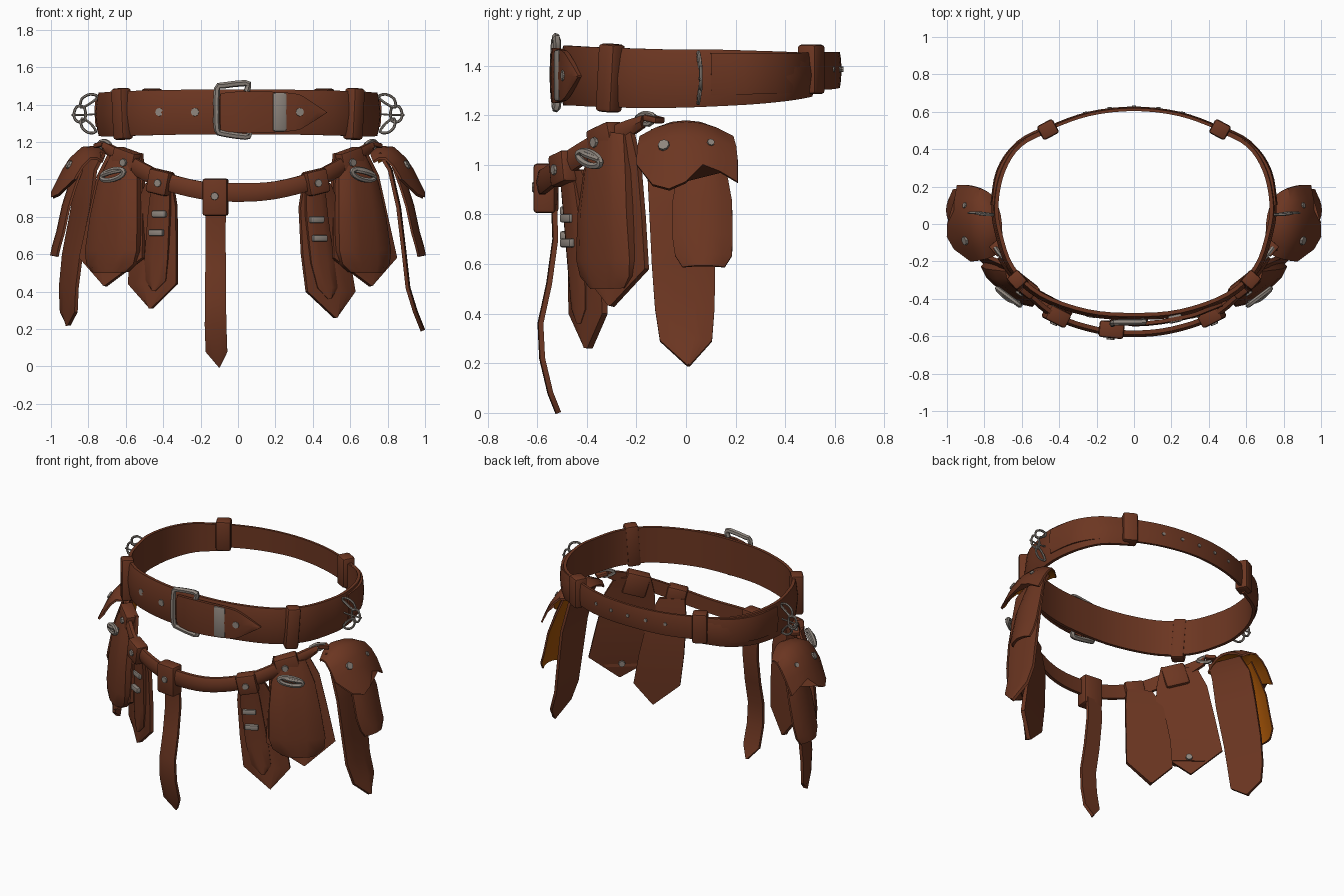
import bpy, bmesh, math
from mathutils import Vector as V, Matrix

if "Cube" in bpy.data.objects:
    bpy.data.objects.remove(bpy.data.objects["Cube"])


def material(name, rgb):
    m = bpy.data.materials.new(name)
    m.diffuse_color = (*rgb, 1)
    m.use_nodes = True
    m.node_tree.nodes["Principled BSDF"].inputs["Base Color"].default_value = m.diffuse_color
    return m


LEATHER = material("brown leather", (0.15, 0.037, 0.0155))
LINING = material("orange lining", (0.36, 0.085, 0.002))
METAL = material("dull metal", (0.27, 0.235, 0.205))


def finish(name, bm, mat, second=None):
    bmesh.ops.remove_doubles(bm, verts=bm.verts, dist=0.0005)
    bmesh.ops.recalc_face_normals(bm, faces=bm.faces)
    me = bpy.data.meshes.new(name)
    bm.to_mesh(me)
    bm.free()
    me.materials.append(mat)
    if second:
        me.materials.append(second)
    ob = bpy.data.objects.new(name, me)
    bpy.context.collection.objects.link(ob)
    return ob


def loft(name, sections, mat, closed=False, second=None, inner=()):
    """Skin equal loops; side columns listed in inner get the second material."""
    bm = bmesh.new()
    rings = [[bm.verts.new(p) for p in s] for s in sections]
    n = len(rings[0])
    pairs = list(zip(rings, rings[1:])) + ([(rings[-1], rings[0])] if closed else [])
    for a, b in pairs:
        for i in range(n):
            f = bm.faces.new((a[i], a[(i + 1) % n], b[(i + 1) % n], b[i]))
            f.material_index = int(i in inner)
    if not closed:
        bm.faces.new(rings[0])
        bm.faces.new(rings[-1])
    return finish(name, bm, mat, second)


def smooth_path(pts, n=4, closed=False):
    """Catmull-Rom through the points, any dimension."""
    pts = [V(p) for p in pts]
    c, out = len(pts), []
    for i in range(c if closed else c - 1):
        k = [(i + d) % c if closed else min(max(i + d, 0), c - 1) for d in (-1, 0, 1, 2)]
        a, b, e, f = (pts[j] for j in k)
        for j in range(n):
            t = j / n
            out.append(0.5 * (2 * b + (e - a) * t + (2 * a - 5 * b + 4 * e - f) * t * t
                              + (3 * b - a - 3 * e + f) * t ** 3))
    return out if closed else out + [pts[-1]]


def ribbon(name, pts, th, bulge, mat=LEATHER, n=4):
    """Upright band along (x, y, z low, z high), running counter-clockwise."""
    p, secs = smooth_path(pts, n), []
    for i, q in enumerate(p):
        d = p[min(i + 1, len(p) - 1)] - p[max(i - 1, 0)]
        o = V((d[1], -d[0], 0)).normalized()
        row = lambda t, off: V((q[0], q[1], q[2] + (q[3] - q[2]) * t)) + o * off
        secs.append([row(t, th / 2 + bulge * (1 - (2 * t - 1) ** 2)) for t in (0, .12, .5, .88, 1)]
                    + [row(t, -th / 2) for t in (1, .5, 0)])
    return loft(name, secs, mat)


def panel(name, rows, yaw, th=0.02, bulge=0.0, s=1, ends=None, lining=False, curl=0.0):
    """Hanging sheet: rows of (x, y, z, half width); s=-1 mirrors it, curl folds the sides in."""
    a, nc, secs = math.radians(yaw), 7, []
    w = V((math.cos(a), math.sin(a), 0))
    c = [V(r[:3]) for r in rows]
    for i, r in enumerate(rows):
        t = (c[min(i + 1, len(c) - 1)] - c[max(i - 1, 0)]).normalized()
        nrm = t.cross(w).normalized()
        outer, back = [], []
        for j in range(nc):
            u = 2 * j / (nc - 1) - 1
            p = c[i] + w * r[3] * u - nrm * curl * u * u
            if ends and i == len(rows) - 1:
                p += t * ends[j]
            outer.append(p + nrm * (th / 2 + bulge * (1 - u ** 4)))
            back.append(p - nrm * th / 2)
        secs.append([V((p.x * s, p.y, p.z)) for p in outer + back[::-1]])
    return loft(name, secs, LEATHER, second=LINING if lining else None,
                inner=range(nc, 2 * nc - 1) if lining else ())


def wire(name, pts, r, closed=True, n=3, s=1):
    p = smooth_path([(x * s, y, z) for x, y, z in pts], n, closed)
    secs, up = [], None
    for i, q in enumerate(p):
        d = (p[(i + 1) % len(p)] - p[i - 1]) if closed else \
            (p[min(i + 1, len(p) - 1)] - p[max(i - 1, 0)])
        d.normalize()
        up = d.orthogonal() if up is None else up - d * up.dot(d)
        up.normalize()
        side = d.cross(up)
        secs.append([q + (up * math.cos(k * math.pi / 3) + side * math.sin(k * math.pi / 3)) * r
                     for k in range(6)])
    return loft(name, secs, METAL, closed)


def box(name, loc, size, yaw=0, roll=0, mat=LEATHER, bevel=0.015, s=1):
    bm = bmesh.new()
    m = (Matrix.Translation((loc[0] * s, loc[1], loc[2])) @ Matrix.Rotation(math.radians(yaw * s), 4, 'Z')
         @ Matrix.Rotation(math.radians(roll * s), 4, 'Y') @ Matrix.Diagonal((*size, 1)))
    bmesh.ops.create_cube(bm, size=1, matrix=m)
    bmesh.ops.bevel(bm, geom=bm.edges[:], offset=bevel, segments=2, affect='EDGES', profile=0.5)
    return finish(name, bm, mat)


def stud(loc, nrm, r=0.022, s=1):
    bm = bmesh.new()
    nrm = V((nrm[0] * s, nrm[1], nrm[2]))
    m = Matrix.Translation((loc[0] * s, loc[1], loc[2])) @ nrm.to_track_quat('Z', 'Y').to_matrix().to_4x4()
    bmesh.ops.create_cone(bm, cap_ends=True, segments=8, radius1=r, radius2=r * .92, depth=0.012, matrix=m)
    return finish("stud", bm, METAL)


# Waist belt: wide front band, narrow back strap
half = [(0, -.485, 1.24, 1.48), (.25, -.465, 1.24, 1.48), (.5, -.375, 1.235, 1.475), (.65, -.23, 1.23, 1.47),
        (.715, -.05, 1.23, 1.465), (.735, .1, 1.235, 1.465), (.70, .28, 1.245, 1.46), (.61, .42, 1.26, 1.455),
        (.46, .5, 1.275, 1.45)]
flip = lambda pts: [(-p[0], *p[1:]) for p in reversed(pts)]
ribbon("front_belt", flip(half)[:-1] + half, .02, .018)
back = [(.752, .1, 1.28, 1.45), (.722, .28, 1.285, 1.45), (.625, .42, 1.29, 1.45), (.45, .51, 1.3, 1.455),
        (.24, .585, 1.305, 1.455), (0, .612, 1.31, 1.455)]
ribbon("back_strap", back + flip(back)[1:], .016, .008)
ribbon("belt_end", [(-.09, -.515, 1.26, 1.46), (0, -.532, 1.25, 1.47), (.15, -.52, 1.25, 1.47),
                    (.3, -.49, 1.26, 1.46), (.36, -.47, 1.285, 1.435), (.47, -.425, 1.355, 1.36)], .02, .006, n=2)

# Buckle and keeper
wire("buckle", [(.045, -.52, 1.47), (.055, -.52, 1.5), (.04, -.525, 1.515), (-.08, -.525, 1.502),
                (-.112, -.53, 1.485), (-.115, -.535, 1.36), (-.112, -.53, 1.265), (-.08, -.525, 1.245),
                (.04, -.525, 1.228), (.06, -.52, 1.24), (.055, -.52, 1.265)], .017, False, 2)
box("keeper", (.22, -.505, 1.36), (.08, .045, .21), 13, mat=METAL)
for x, y in ((-.42, -.437), (-.23, -.494), (.33, -.495)):
    stud((x, y, 1.36), (x * .7, -1, 0), .024)
for x in (-.26, -.13, 0, .13, .26):
    stud((x, .628 - .5 * x * x, 1.385), (x * .6, 1, 0), .012)

# Lower belt hanging across the front
low = [(0, -.58, .88, .98), (.2, -.56, .895, .99), (.41, -.49, .95, 1.045), (.56, -.37, 1.03, 1.12),
       (.65, -.26, 1.09, 1.17), (.71, -.17, 1.15, 1.20)]
ribbon("lower_belt", flip(low)[:-1] + low, .022, .014)

# Centre hanging strap
box("centre_loop", (-.12, -.565, .905), (.135, .09, .2), -6)
stud((-.125, -.613, .91), (-.1, -1, 0))
panel("centre_strap", [(-.12, -.53, .84, .055), (-.12, -.525, .7, .054), (-.12, -.55, .52, .055),
                       (-.12, -.585, .36, .056), (-.12, -.578, .22, .058), (-.115, -.545, .08, .058),
                       (-.1, -.513, .0, .004)], 0, .02, .004)

# Inner pouches: each differs a little in reach
for side, s, dx, tip in (("right", 1, 0, .26), ("left", -1, -.04, .31)):
    k = lambda z: tip + (z - .26) * (.98 - tip) / .72
    panel(side + "_inner_back", [(.42, -.45, k(.98), .08), (.435, -.42, k(.85), .12),
                                 (.465 + dx * .4, -.40, k(.6), .14), (.495 + dx, -.395, k(.4), .145),
                                 (.52 + dx * 1.4, -.39, tip, .005)], 28, .025, .012, s)
    panel(side + "_inner_front", [(.41, -.475, k(.98), .055), (.42, -.455, k(.8), .065),
                                  (.45 + dx * .4, -.432, k(.55), .07), (.475 + dx, -.425, k(.42), .06),
                                  (.485 + dx, -.42, k(.36), .01)], 28, .022, .012, s)
    box(side + "_inner_loop", (.415, -.49, .985), (.125, .085, .13), 27, -12, s=s)
    stud((.43, -.533, .98), (.45, -1, 0), s=s)
    for x, z in ((.42, .785), (.437, .685)):
        box(side + "_inner_clasp", (x, -.478, z + (.03 if s < 0 else 0)), (.085, .03, .035), 28,
            mat=METAL, bevel=.008, s=s)

for side, s in (("right", 1), ("left", -1)):
    # Belt loops
    box(side + "_front_loop", (.62, -.305, 1.35), (.085, .08, .275), 48, 4, s=s)
    box(side + "_back_loop", (.46, .505, 1.385), (.095, .085, .20), -28, s=s)

    # Outer front pouch with pointed backing
    panel(side + "_outer_back", [(.60, -.285, 1.14, .11), (.625, -.285, 1.02, .155), (.65, -.285, .8, .185),
                                 (.675, -.29, .58, .215), (.71, -.30, .43, .005)], 38, .022, .008, s)
    panel(side + "_outer_body", [(.605, -.295, 1.12, .09), (.635, -.315, .98, .135), (.655, -.325, .8, .16),
                                 (.67, -.322, .62, .175), (.675, -.315, .55, .16), (.68, -.305, .505, .11)],
          38, .035, .035, s)
    stud((.677, -.277, .53), (-.62, .79, 0), s=s)
    box(side + "_outer_loop", (.60, -.32, 1.085), (.15, .085, .15), 38, -16, s=s)
    stud((.615, -.372, 1.09), (.6, -.8, 0), s=s)
    ring = [(.67 + .075 * math.cos(t) * .8, -.39 + .075 * math.cos(t) * .6, 1.025 + .026 * math.sin(t)
             - .015 * math.cos(t)) for t in [i * math.pi / 4 for i in range(8)]]
    wire(side + "_clip_ring", ring, .014, s=s)
    wire(side + "_clip_bar", [(.61, -.42, 1.05), (.67, -.405, 1.04), (.73, -.35, 1.02)], .012, False, s=s)

    # Hook joining the lower belt to the hip pouch
    wire(side + "_hook", [(.68, -.2, 1.18), (.71, -.17, 1.205), (.74, -.13, 1.195), (.72, -.15, 1.165)], .012, s=s)
    box(side + "_hook_tab", (.73, -.13, 1.185), (.07, .06, .025), 50, 10, bevel=.006, s=s)

    # Hip flap, pouch and long tail
    panel(side + "_hip_flap", [(.71, .0, 1.145, .15), (.76, .0, 1.17, .175), (.83, 0, 1.165, .19),
                               (.89, 0, 1.11, .2), (.93, 0, 1.05, .205), (.955, 0, 1.0, .205)],
          85, .012, .004, s, (-.03, .08, .11, .08, .0, .02, .05), True, .06)
    panel(side + "_hip_pouch", [(.85, .06, 1.09, .08), (.895, .065, .97, .10), (.93, .065, .86, .12),
                                (.96, .065, .72, .122), (.983, .07, .64, .115), (.993, .07, .592, .085)],
          88, .012, .006, s, lining=True, curl=.025)
    lean = 0 if s > 0 else .04
    panel(side + "_hip_tail", [(.755, -.03, 1.14, .11), (.81, -.03, 1.05, .13), (.855 - lean / 2, -.015, .85, .135),
                               (.885, -.01, .6, .128), (.905, -.005, .42, .12),
                               (.945 - lean, 0, .29, .105), (.985 - 2 * lean, .01, .19 + lean * .7, .005)],
          90 if s > 0 else 68, .018, .008, s)
    stud((.905, -.09, 1.08), (.85, -.25, .5), .025, s)
    stud((.905, .1, 1.09), (.85, .25, .5), .016, s)

    # Side rings on the waist belt
    wire(side + "_upper_ring", [(.75, .05, 1.44), (.79, .05, 1.455), (.835, .055, 1.43), (.84, .06, 1.385),
                                (.80, .055, 1.40)], .0075, s=s)
    wire(side + "_middle_ring", [(.82, .06, 1.38), (.86, .06, 1.39), (.878, .06, 1.345), (.86, .06, 1.31),
                                 (.82, .06, 1.315)], .0075, s=s)
    wire(side + "_lower_ring", [(.76, .05, 1.255), (.80, .05, 1.25), (.835, .055, 1.28), (.835, .06, 1.325),
                                (.79, .055, 1.30)], .0075, s=s)
    wire(side + "_ring_bar", [(.75, .055, 1.35), (.82, .055, 1.345), (.89, .06, 1.345)], .005, False, s=s)

bpy.ops.object.select_all(action='SELECT')
bpy.context.view_layer.objects.active = bpy.context.selected_objects[0]
bpy.ops.object.shade_smooth_by_angle(angle=math.radians(40))
